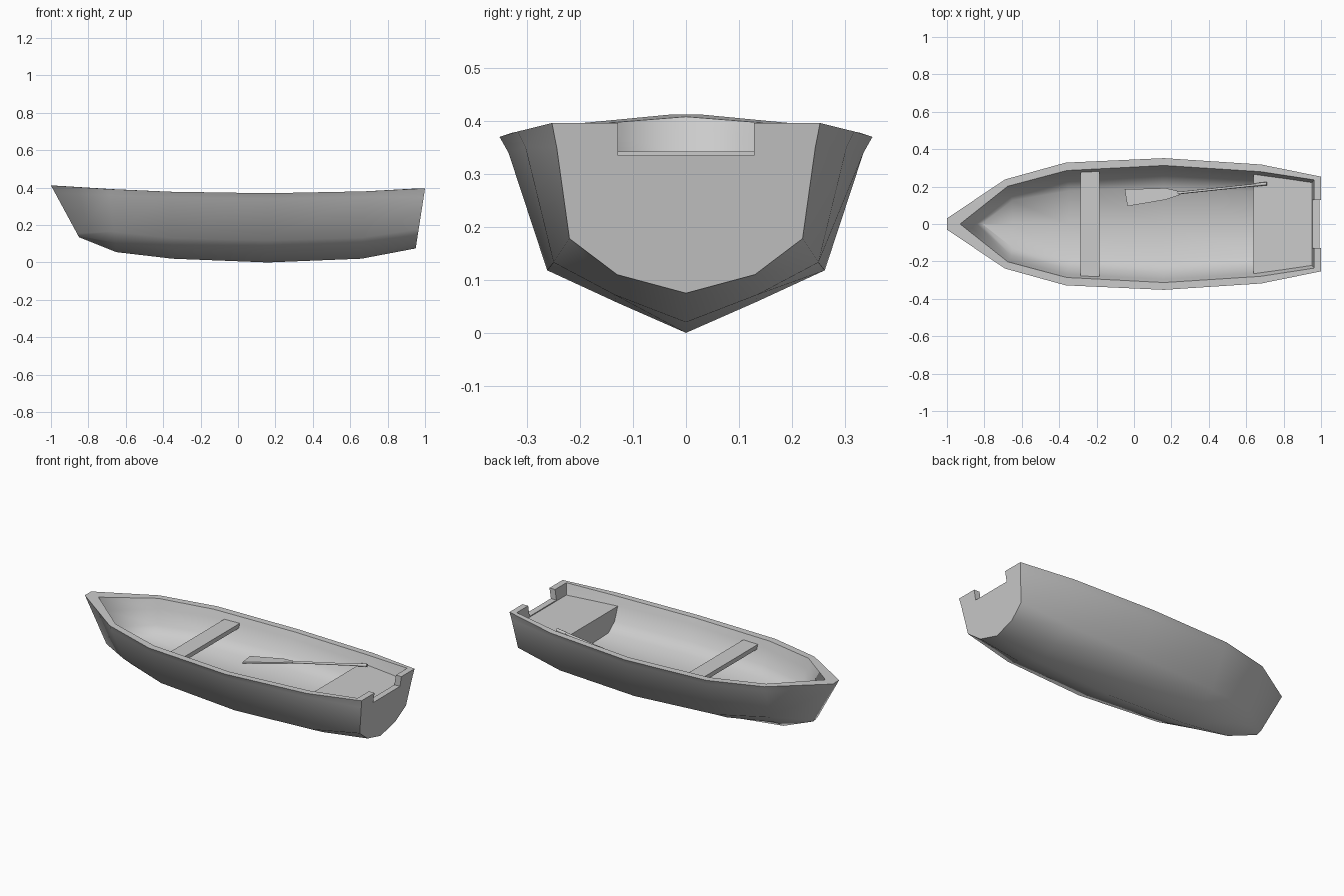
import bpy, bmesh, math
from mathutils import Vector

if "Cube" in bpy.data.objects:
    bpy.data.objects.remove(bpy.data.objects["Cube"])

grey = bpy.data.materials.new("light_grey")
grey.diffuse_color = (0.6, 0.6, 0.6, 1)
grey.use_nodes = True
grey.node_tree.nodes["Principled BSDF"].inputs["Base Color"].default_value = grey.diffuse_color


def finish(name, bm, angle=None):
    """Turn a bmesh into a named, coloured object."""
    bmesh.ops.remove_doubles(bm, verts=bm.verts, dist=0.0005)
    bmesh.ops.recalc_face_normals(bm, faces=bm.faces)
    if angle:
        for f in bm.faces:
            f.smooth = True
        for e in bm.edges:
            a, b = (v.co for v in e.verts)
            # the inside of the stem stays soft
            stem = abs(a.y) + abs(b.y) < .001 and max(a.x, b.x) < -.6 and min(a.z, b.z) > .17
            e.smooth = stem or e.calc_face_angle(0) < math.radians(angle)
    me = bpy.data.meshes.new(name)
    bm.to_mesh(me)
    bm.free()
    me.materials.append(grey)
    ob = bpy.data.objects.new(name, me)
    bpy.context.collection.objects.link(ob)
    return ob


def add_face(bm, vs):
    if len(set(vs)) > 2:
        return bm.faces.new(vs)


def loft(bm, rings, closed=False):
    """Quads between neighbouring rings of equal length."""
    for a, b in zip(rings, rings[1:]):
        n = len(a)
        for i in range(n if closed else n - 1):
            j = (i + 1) % n
            add_face(bm, (a[i], a[j], b[j], b[i]))


def girth(half):
    """Mirror a half section (gunwale to keel) to the other side."""
    return half + [(x, -y, z) for x, y, z in reversed(half[:-1])]


# Stations: top x, keel x, keel z, then (half width, z) for gunwale, lip, chine, bilge
outer = [
    (-1.00, -0.85, .135, (.030, .412), (.029, .37), (.024, .155), (.016, .143)),
    (-0.69, -0.65, .055, (.238, .392), (.225, .36), (.145, .165), (.075, .105)),
    (-0.365, -0.35, .020, (.328, .378), (.311, .348), (.225, .130), (.120, .073)),
    (0.16, 0.16, .000, (.352, .370), (.335, .340), (.262, .118), (.132, .058)),
    (0.68, 0.66, .020, (.318, .380), (.303, .350), (.250, .133), (.135, .072)),
    (1.00, 0.95, .075, (.253, .396), (.244, .350), (.220, .178), (.130, .110)),
]


# Inside: gunwale, steep upper wall, turn of the wall, edge of the flat floor
def inside(xt, xk, w, gz):
    return (xt, xk, .197, (w, gz), (w * .945, .335), (w * .83, .25), (w * .62, .203))


inner = [inside(*a) for a in (
    (-0.93, -0.81, 0, .408), (-0.675, -0.65, .202, .392), (-0.36, -0.35, .286, .378),
    (0.16, 0.16, .313, .370), (0.675, 0.66, .280, .380), (0.963, 0.932, .236, .396))]


def section(st):
    xt, xk, kz, *pts = st
    gz = pts[0][1]
    at = lambda z: xk + (xt - xk) * (z - kz) / (gz - kz)
    return girth([(at(z), w, z) for w, z in pts] + [(xk, 0, kz)]), at


# Hull: outer skin, inner skin, gunwale and notched transom
bm = bmesh.new()
skins, sterns = [], []
for stations in (outer, inner):
    rings = []
    for st in stations:
        pts, at = section(st)
        rings.append([bm.verts.new(p) for p in pts])
    loft(bm, rings)
    skins.append(rings)
    top = stations[-1][3][1]
    notch = [bm.verts.new((at(z), y, z)) for y, z in
             ((-.128, top), (-.128, .335), (.128, .335), (.128, top))]
    sterns.append(rings[-1] + notch)
    add_face(bm, sterns[-1])
out, inn = skins
add_face(bm, out[0])
for k in (0, -1):
    loft(bm, [[r[k] for r in out], [r[k] for r in inn]])
add_face(bm, (out[0][0], out[0][-1], inn[0][-1], inn[0][0]))
n = len(out[0]) - 1
loft(bm, [[s[i] for i in list(range(n, n + 5)) + [0]] for s in sterns])
finish("hull", bm, 65)

# Stern seat: solid block following the inside of the hull
bm = bmesh.new()
ends = []
for xs, w in (((.64, .64, .64, .64), .2825), ((.96, .952, .945, .942), .236)):
    half = [(x, w * k, z) for x, k, z in zip(xs, (.94, .83, .62, 0), (.33, .248, .201, .195))]
    ends.append([bm.verts.new(p) for p in girth(half)])
loft(bm, ends, closed=True)
for e in ends:
    add_face(bm, e)
finish("stern_seat", bm)

# Thwart: plank across the middle
bm = bmesh.new()
bmesh.ops.create_cube(bm, size=1)
for v in bm.verts:
    v.co = Vector((-.235 + v.co.x * .1, v.co.y * .564, .329 + v.co.z * .026))
finish("thwart", bm)

# Oar: flat blade, shaft and grip, sloping up from the floor to the stern seat
slope = lambda x: .222 + x * .185
bm = bmesh.new()
blade = [(-.05, .187), (.0, .187), (.17, .192), (.25, .173), (.25, .157), (.17, .130), (-.035, .095)]
faces = [[bm.verts.new((x, y, slope(x) + dz)) for x, y in blade] for dz in (-.005, .005)]
loft(bm, faces, closed=True)
for f in faces:
    add_face(bm, f)
finish("oar_blade", bm)


def rod(name, x0, y0, x1, y1, r):
    a, b = Vector((x0, y0, slope(x0))), Vector((x1, y1, slope(x1)))
    d = b - a
    bm = bmesh.new()
    bmesh.ops.create_cone(bm, cap_ends=True, segments=8, radius1=r, radius2=r, depth=d.length)
    m = d.to_track_quat('Z', 'Y').to_matrix().to_4x4()
    m.translation = (a + b) / 2
    bmesh.ops.transform(bm, matrix=m, verts=bm.verts)
    finish(name, bm, 50)


rod("oar_shaft", .23, .165, .67, .211, .007)
rod("oar_grip", .655, .210, .71, .216, .009)
